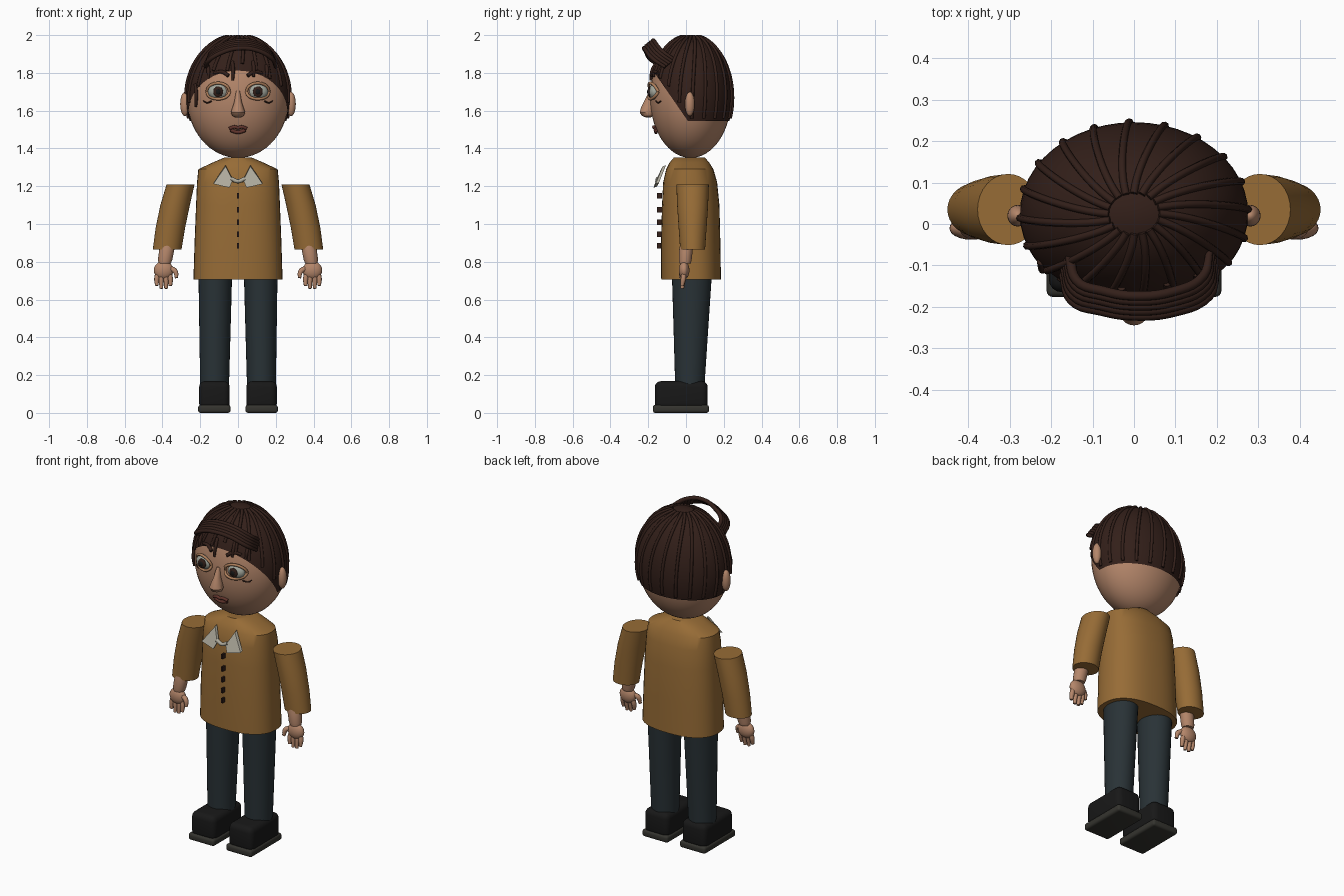
import bpy, bmesh, math
from mathutils import Vector

if "Cube" in bpy.data.objects:
    bpy.data.objects.remove(bpy.data.objects["Cube"])


def material(name, r, g, b):
    m = bpy.data.materials.new(name)
    m.diffuse_color = (r, g, b, 1)
    m.use_nodes = True
    m.node_tree.nodes["Principled BSDF"].inputs["Base Color"].default_value = m.diffuse_color
    return m


SKIN = material("skin", 0.46, 0.24, 0.145)
LID = material("lid", 0.44, 0.22, 0.11)
HAIR = material("hair", 0.033, 0.014, 0.010)
SHIRT = material("shirt", 0.31, 0.15, 0.037)
PANTS = material("trousers", 0.022, 0.032, 0.037)
SHOE = material("shoe", 0.009, 0.009, 0.009)
SOLE = material("sole", 0.035, 0.034, 0.028)
CLOTH = material("bow", 0.42, 0.40, 0.33)
WHITE = material("eye_white", 0.36, 0.38, 0.33)
LIPS = material("lips", 0.12, 0.035, 0.025)


def finish(name, bm, mat, angle=40):
    bmesh.ops.recalc_face_normals(bm, faces=bm.faces)
    me = bpy.data.meshes.new(name)
    bm.to_mesh(me)
    bm.free()
    me.materials.append(mat)
    me.shade_smooth()
    me.set_sharp_from_angle(angle=math.radians(angle))
    ob = bpy.data.objects.new(name, me)
    bpy.context.collection.objects.link(ob)
    return ob


def loft(name, rings, mat, n=2.0, segs=32):
    """Stack of superellipse rings (z, cx, cy, rx, ry) with capped ends."""
    bm = bmesh.new()
    loops = []
    for z, cx, cy, rx, ry in rings:
        loop = []
        for i in range(segs):
            a = 2 * math.pi * i / segs
            c, s = math.cos(a), math.sin(a)
            loop.append(bm.verts.new((cx + rx * math.copysign(abs(c) ** (2 / n), c),
                                      cy + ry * math.copysign(abs(s) ** (2 / n), s), z)))
        loops.append(loop)
    for a, b in zip(loops, loops[1:]):
        for i in range(segs):
            j = (i + 1) % segs
            bm.faces.new((a[i], a[j], b[j], b[i]))
    bm.faces.new(loops[0])
    bm.faces.new(loops[-1])
    return finish(name, bm, mat)


def ball_mesh(center, radii, u=32, v=20):
    bm = bmesh.new()
    bmesh.ops.create_uvsphere(bm, u_segments=u, v_segments=v, radius=1)
    bmesh.ops.scale(bm, vec=radii, verts=bm.verts)
    bmesh.ops.translate(bm, vec=center, verts=bm.verts)
    return bm


def ball(name, center, radii, mat, u=24, v=14):
    return finish(name, ball_mesh(center, radii, u, v), mat)


def box(name, lo, hi, mat, bevel=0.0):
    bm = bmesh.new()
    bmesh.ops.create_cube(bm, size=1)
    lo, hi = Vector(lo), Vector(hi)
    bmesh.ops.scale(bm, vec=hi - lo, verts=bm.verts)
    bmesh.ops.translate(bm, vec=(lo + hi) / 2, verts=bm.verts)
    if bevel:
        bmesh.ops.bevel(bm, geom=bm.edges[:], offset=bevel, segments=4, profile=0.5, affect='EDGES')
    return finish(name, bm, mat)


def tubes(name, paths, r, mat, taper=0.7):
    cu = bpy.data.curves.new(name, 'CURVE')
    cu.dimensions = '3D'
    cu.bevel_depth, cu.bevel_resolution, cu.resolution_u = r, 2, 5
    cu.use_fill_caps = True
    for path in paths:
        sp = cu.splines.new('BEZIER')
        sp.bezier_points.add(len(path) - 1)
        for bp, co in zip(sp.bezier_points, path):
            bp.co = co
            bp.handle_left_type = bp.handle_right_type = 'AUTO'
        sp.bezier_points[-1].radius = taper
    cu.materials.append(mat)
    ob = bpy.data.objects.new(name, cu)
    bpy.context.collection.objects.link(ob)
    return ob


# Head
HC, HR = Vector((0, 0.025, 1.67)), Vector((0.27, 0.215, 0.32))
ball("head", HC, HR, SKIN, 48, 32)


def face(x, z, out=0.0):
    """Point on the front of the head."""
    q = 1 - (x / HR.x) ** 2 - ((z - HC.z) / HR.z) ** 2
    return (x, HC.y - HR.y * math.sqrt(max(q, 0)) - out, z)


# Hair cap: ellipsoid cut level at the nape and slanting over the temples
CAP = Vector((0.276, 0.221, 0.33))
SLOPE, EDGE_Y, EDGE_Z = 1.45, 0.01, 1.545
bm = ball_mesh(HC, CAP, 48, 32)
for normal in ((0, 0, 1), (0, SLOPE, 1)):
    bmesh.ops.bisect_plane(bm, geom=bm.verts[:] + bm.edges[:] + bm.faces[:],
                           plane_co=(0, EDGE_Y, EDGE_Z), plane_no=normal, clear_inner=True)
finish("hair_cap", bm, HAIR)

# Swirling strands over the cap
strands = []
for i in range(20):
    path = []
    for k in range(14):
        t = 0.22 + k * 0.13
        a = 2 * math.pi * i / 20 + 0.45 * math.exp(-1.5 * t)
        d = Vector((math.sin(t) * math.cos(a), math.sin(t) * math.sin(a), math.cos(t)))
        p = HC + Vector((d.x * CAP.x, d.y * CAP.y, d.z * CAP.z)) * 1.003
        if p.z < EDGE_Z + max(0, (EDGE_Y - p.y) * SLOPE):
            break
        path.append(p)
    strands.append(path)
tubes("hair_strands", strands, 0.009, HAIR, 1)

# Swept quiff standing off the forehead, and loose locks
quiff = [(-0.17, -0.12, 1.835), (-0.15, -0.185, 1.87), (-0.08, -0.21, 1.91), (0, -0.222, 1.93),
         (0.1, -0.212, 1.92), (0.18, -0.175, 1.875), (0.20, -0.11, 1.83)]
tubes("hair_quiff", [[(x * (1 - 0.02 * k), y + 0.012 * k, z + 0.010 * k) for x, y, z in quiff]
                     for k in range(5)], 0.012, HAIR)
tubes("hair_locks", [[face(x, z, 0.006), face(x + 0.004, (z + e) / 2, 0.012), face(x + 0.002, e, 0.006)]
                     for x, z, e in ((-0.16, 1.84, 1.77), (-0.03, 1.86, 1.76), (0.08, 1.86, 1.78),
                                     (-0.225, 1.74, 1.62), (0.15, 1.84, 1.78))], 0.010, HAIR)

# Nose and mouth
loft("nose", [(1.705, 0, -0.185, 0.010, 0.010), (1.65, 0, -0.195, 0.019, 0.026),
              (1.615, 0, -0.203, 0.030, 0.036), (1.59, 0, -0.205, 0.038, 0.040),
              (1.572, 0, -0.203, 0.030, 0.030), (1.564, 0, -0.20, 0.012, 0.012)], SKIN, segs=20)
tubes("upper_lip", [[face(x, z, 0.008) for x, z in
                     ((-0.046, 1.505), (-0.018, 1.514), (0, 1.509), (0.018, 1.514), (0.046, 1.505))]],
      0.009, LIPS, 1)
tubes("lower_lip", [[face(x, z, 0.008) for x, z in ((-0.04, 1.497), (0, 1.486), (0.04, 1.497))]],
      0.010, LIPS, 1)

# Torso
loft("shirt_body", [(0.705, 0, 0.027, 0.236, 0.158), (0.90, 0, 0.025, 0.230, 0.157),
                    (1.10, 0, 0.025, 0.222, 0.152), (1.22, 0, 0.022, 0.217, 0.143),
                    (1.29, 0, 0.02, 0.210, 0.125), (1.325, 0, 0.018, 0.135, 0.105),
                    (1.352, 0, 0.018, 0.072, 0.082)], SHIRT, 2.4, 40)
for i, z in enumerate((1.15, 1.075, 1.01, 0.945, 0.885)):
    box(f"button_{i + 1}", (-0.005, -0.153, z - 0.014), (0.005, -0.128, z + 0.014), HAIR)

# Paired parts
for s, side in ((-1, "right"), (1, "left")):
    def m(*pts):
        return [(s * x, y, z) for x, y, z in pts]

    ball(f"ear_{side}", (s * 0.281, 0.02, 1.635), (0.025, 0.026, 0.064), SKIN)
    ex, ez = 0.105, 1.70
    ball(f"eye_{side}", (s * ex, -0.165, ez), (0.054, 0.032, 0.042), WHITE)
    ball(f"iris_{side}", (s * ex, -0.193, ez), (0.026, 0.010, 0.028), HAIR)
    ball(f"pupil_{side}", (s * ex, -0.199, ez), (0.014, 0.007, 0.015), SHOE)
    arc = [(math.cos(i * math.pi / 6), math.sin(i * math.pi / 6)) for i in range(7)]
    for part, h in (("upper", 0.046), ("lower", -0.038)):
        tubes(f"{part}_eyelid_{side}",
              [[(s * (ex + 0.060 * c), -0.166 - 0.022 * k + 0.02 * c, ez + h * k) for c, k in arc]],
              0.008, LID, 1)
    tubes(f"eyebrow_{side}", [[face(s * x, z, 0.008) for x, z in
                               ((0.05, 1.785), (0.085, 1.805), (0.13, 1.80))]], 0.010, HAIR)
    tubes(f"eye_crease_{side}", [[face(s * x, z, 0.001) for x, z in
                                  ((0.14, 1.65), (0.165, 1.642), (0.185, 1.652))]], 0.004, HAIR)

    # Sleeve, forearm and hand
    loft(f"sleeve_{side}", [(0.865, s * 0.375, 0.035, 0.076, 0.066),
                            (0.98, s * 0.358, 0.035, 0.078, 0.074),
                            (1.10, s * 0.333, 0.035, 0.078, 0.082),
                            (1.21, s * 0.304, 0.035, 0.074, 0.086)], SHIRT)
    loft(f"forearm_{side}", [(0.79, s * 0.388, -0.005, 0.032, 0.030),
                             (0.81, s * 0.386, -0.004, 0.038, 0.034),
                             (0.865, s * 0.377, 0.0, 0.040, 0.036),
                             (0.92, s * 0.37, 0.01, 0.040, 0.036)], SKIN, segs=20)
    ball(f"palm_{side}", (s * 0.394, -0.01, 0.755), (0.052, 0.028, 0.048), SKIN)
    fingers = [m((0.394 + d * 0.8, -0.01, 0.745), (0.394 + d, -0.014, 0.71), (0.394 + d, -0.02, e))
               for d, e in ((-0.036, 0.672), (-0.013, 0.658), (0.012, 0.658), (0.036, 0.674))]
    thumb = m((0.36, -0.012, 0.765), (0.333, -0.022, 0.75), (0.325, -0.028, 0.715))
    tubes(f"fingers_{side}", fingers + [thumb], 0.0145, SKIN, 0.65)

    # Leg and shoe
    loft(f"trouser_leg_{side}", [(0.13, s * 0.124, 0.02, 0.076, 0.077),
                                 (0.45, s * 0.122, 0.026, 0.083, 0.092),
                                 (0.78, s * 0.12, 0.032, 0.090, 0.108)], PANTS)
    box(f"shoe_{side}", (s * 0.125 - 0.081, -0.165, 0.02), (s * 0.125 + 0.081, 0.115, 0.168), SHOE, 0.032)
    box(f"sole_{side}", (s * 0.125 - 0.086, -0.176, 0), (s * 0.125 + 0.086, 0.122, 0.042), SOLE, 0.014)

    # Bow wing: a thin tilted panel
    bm = bmesh.new()
    panel = m((0.066, -0.115, 1.308), (0.13, -0.152, 1.215), (0.045, -0.163, 1.195), (0.028, -0.15, 1.235))
    front = [bm.verts.new((x, y - 0.009, z - 0.003)) for x, y, z in panel]
    back = [bm.verts.new((x, y + 0.009, z + 0.003)) for x, y, z in panel]
    bm.faces.new(front)
    bm.faces.new(back)
    for i in range(4):
        j = (i + 1) % 4
        bm.faces.new((front[i], front[j], back[j], back[i]))
    finish(f"bow_wing_{side}", bm, CLOTH, 30)

tubes("bow_band", [[(-0.036, -0.15, 1.24), (0, -0.152, 1.226), (0.036, -0.15, 1.24)]], 0.011, CLOTH, 1)
